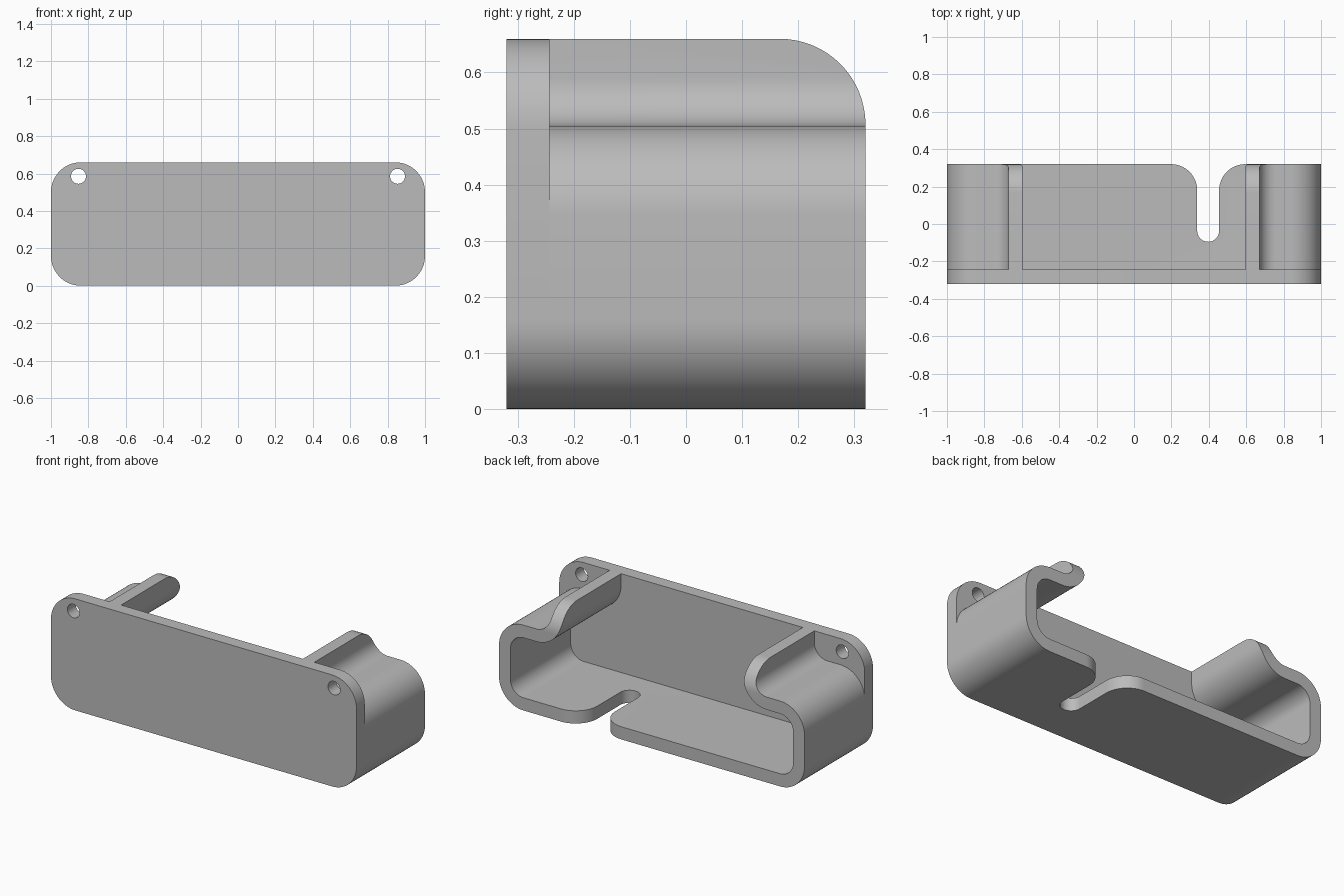
import bpy, bmesh
from math import radians, pi, cos, sin
from mathutils import Vector

cube = bpy.data.objects.get("Cube")
if cube:
    bpy.data.objects.remove(cube, do_unlink=True)

W, H, D = 1.0, 0.66, 0.32       # half width, height, half depth
T = 0.075                       # wall thickness
R = 0.16                        # outer corner radius
PLATE_BACK = -0.243
SHELF = 0.505                   # top of the side shelves
LIP = 0.67                      # outer face of the upright lips

grey = bpy.data.materials.new("grey plastic")
grey.use_nodes = True
grey.diffuse_color = (0.5, 0.5, 0.5, 1)
grey.node_tree.nodes["Principled BSDF"].inputs["Base Color"].default_value = (0.5, 0.5, 0.5, 1)


def rounded(corners, steps=14):
    """Outline through (u, v, radius) right-angle corners with the corners filleted."""
    points = []
    for i, (u, v, r) in enumerate(corners):
        p = Vector((u, v))
        if r == 0:
            points.append(p)
            continue
        a = (Vector(corners[i - 1][:2]) - p).normalized()
        b = (Vector(corners[(i + 1) % len(corners)][:2]) - p).normalized()
        centre = p + (a + b) * r
        for k in range(steps + 1):
            t = k / steps * pi / 2
            points.append(centre - r * (b * cos(t) + a * sin(t)))
    return points


def prism(name, outline, low, high, place):
    """Extrude an outline from low to high; place maps (u, v, depth) to xyz."""
    bm = bmesh.new()
    face = bm.faces.new([bm.verts.new(place(p.x, p.y, low)) for p in outline])
    out = bmesh.ops.extrude_face_region(bm, geom=[face])
    move = Vector(place(0, 0, high)) - Vector(place(0, 0, low))
    bmesh.ops.translate(bm, vec=move, verts=[g for g in out["geom"] if isinstance(g, bmesh.types.BMVert)])
    bmesh.ops.recalc_face_normals(bm, faces=bm.faces)
    mesh = bpy.data.meshes.new(name)
    bm.to_mesh(mesh)
    bm.free()
    mesh.materials.append(grey)
    obj = bpy.data.objects.new(name, mesh)
    bpy.context.collection.objects.link(obj)
    return obj


def along_y(u, v, d): return (u, d, v)
def along_x(u, v, d): return (d, u, v)
def along_z(u, v, d): return (u, v, d)


def activate(obj):
    bpy.ops.object.select_all(action="DESELECT")
    obj.select_set(True)
    bpy.context.view_layer.objects.active = obj


def cut(obj, cutter):
    mod = obj.modifiers.new("cut", "BOOLEAN")
    mod.operation, mod.solver, mod.object = "DIFFERENCE", "EXACT", cutter
    activate(obj)
    bpy.ops.object.modifier_apply(modifier=mod.name)
    bpy.data.objects.remove(cutter, do_unlink=True)


def flip(corners):
    return [(-u, v, r) for u, v, r in reversed(corners)]


# Front plate with two screw holes
plate = prism("front_plate", rounded([(-W, 0, R), (W, 0, R), (W, H, R), (-W, H, R)]),
              -D, PLATE_BACK, along_y)
for side in (-1, 1):
    hole = [Vector((side * 0.853 + 0.04 * cos(k * pi / 16), 0.585 + 0.04 * sin(k * pi / 16)))
            for k in range(32)]
    cut(plate, prism("hole_cutter", hole, -D - T, PLATE_BACK + T, along_y))

# Open-topped shell: floor, sides, shelves and upright lips in one profile
outer = [(LIP, H, 0), (LIP, SHELF, R - T), (W, SHELF, R), (W, 0, R)]
inner = [(LIP - T, H, 0), (LIP - T, SHELF - T, R), (W - T, SHELF - T, R - T), (W - T, T, R - T)]
profile = outer + flip(outer) + [(-u, v, r) for u, v, r in inner] + inner[::-1]
shell = prism("wrap_shell", rounded(profile), PLATE_BACK, D, along_y)

# Rounded back ends of the lips
arc_r = H - SHELF - 0.002
arc = [Vector((D - arc_r + arc_r * sin(k * pi / 32), H - arc_r + arc_r * cos(k * pi / 32)))
       for k in range(17)]
arc += [Vector((D + T, H - arc_r)), Vector((D + T, H + T)), Vector((D - arc_r, H + T))]
cut(shell, prism("lip_cutter", arc, -W - T, W + T, along_x))

# Flared cable slot in the floor
left, right, flare, end = 0.338, 0.455, 0.14, 0.0583
slot = [(left, -0.095, end), (right, -0.095, end), (right, D, flare), (right + flare + 0.002, D, 0),
        (right + flare + 0.002, D + T, 0), (left - flare - 0.002, D + T, 0),
        (left - flare - 0.002, D, 0), (left, D, flare)]
cut(shell, prism("slot_cutter", rounded(slot), -T, T * 1.5, along_z))

for obj in (plate, shell):
    activate(obj)
    bpy.ops.object.shade_smooth_by_angle(angle=radians(30))
